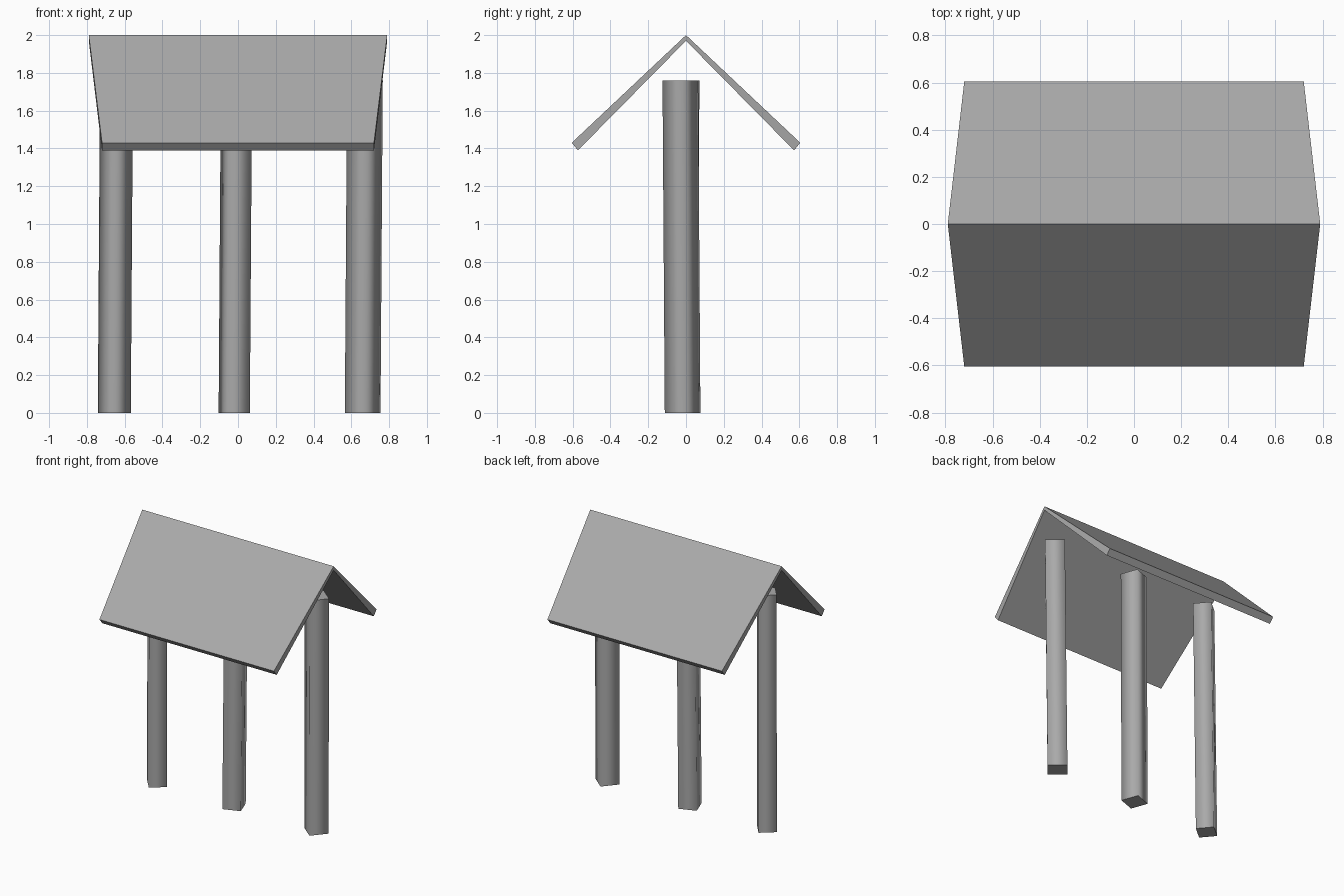
import bpy
import bmesh
from math import radians
from mathutils import Matrix, Vector

cube = bpy.data.objects.get("Cube")
if cube:
    bpy.data.objects.remove(cube, do_unlink=True)

grey = bpy.data.materials.new("plain_grey")
grey.use_nodes = True
colour = (0.4, 0.4, 0.4, 1)
grey.diffuse_color = colour
grey.node_tree.nodes["Principled BSDF"].inputs["Base Color"].default_value = colour


def add_object(name, bm):
    bmesh.ops.recalc_face_normals(bm, faces=bm.faces)
    mesh = bpy.data.meshes.new(name)
    bm.to_mesh(mesh)
    bm.free()
    mesh.materials.append(grey)
    obj = bpy.data.objects.new(name, mesh)
    bpy.context.collection.objects.link(obj)
    return obj


def post(name, x, size, turn, lean_y, height=1.76):
    """Square post, turned about its axis, leaning slightly, with soft-shaded sides."""
    bm = bmesh.new()
    bmesh.ops.create_cube(bm, size=1)
    bm.transform(Matrix.Rotation(radians(turn), 4, "Z")
                 @ Matrix.Diagonal((size, size, height, 1)))
    for v in bm.verts:
        top = v.co.z > 0
        v.co += Vector((x, -0.018, height / 2))
        if top:
            v.co += Vector((0.012, lean_y, 0))
    bm.normal_update()
    for f in bm.faces:
        f.smooth = abs(f.normal.z) < 0.5
    return add_object(name, bm)


post("left_post", 0.66, 0.134, -40, -0.012)
post("middle_post", -0.02, 0.129, 20, 0.006)
post("right_post", -0.655, 0.124, 40, -0.015)

# Gable roof: folded sheet profile (half length, y, z), longer at the ridge
profile = [(0.79, 0, 2), (0.72, 0.605, 1.43), (0.72, 0.572, 1.39),
           (0.79, 0, 1.97), (0.72, -0.572, 1.39), (0.72, -0.605, 1.43)]
bm = bmesh.new()
ends = [[bm.verts.new((side * x, y, z)) for x, y, z in profile] for side in (-1, 1)]
for a, b in zip(range(6), (1, 2, 3, 4, 5, 0)):
    bm.faces.new((ends[0][a], ends[0][b], ends[1][b], ends[1][a]))
for ring in ends:
    bm.faces.new(ring[:4])
    bm.faces.new([ring[0]] + ring[3:])
    # each slope closes with its own end face
add_object("gable_roof", bm)
